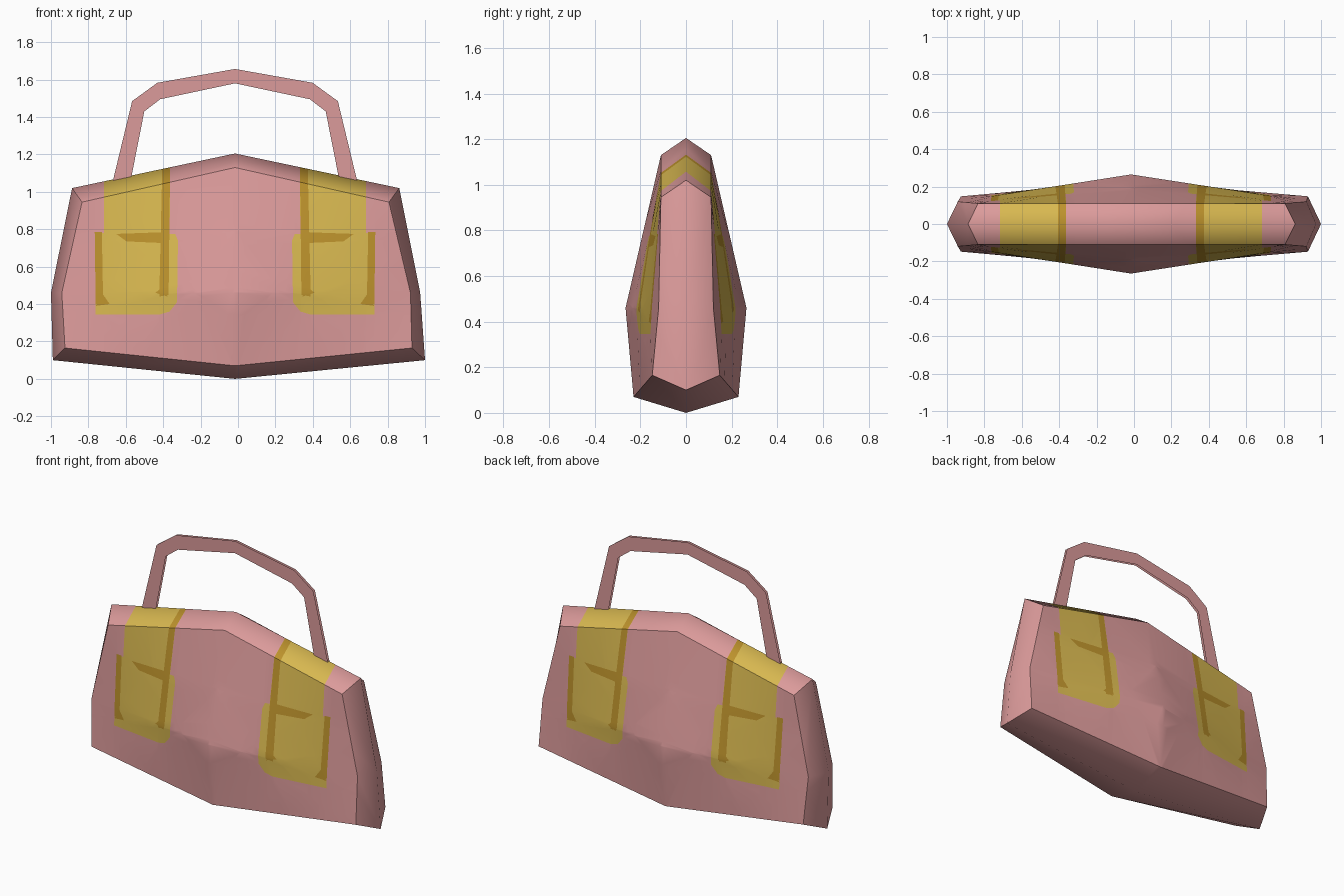
import bpy, bmesh
from mathutils import Vector

if "Cube" in bpy.data.objects:
    bpy.data.objects.remove(bpy.data.objects["Cube"])

CX = -0.016  # x of the bag's middle seam


def material(name, rgb):
    m = bpy.data.materials.new(name)
    m.diffuse_color = (*rgb, 1)
    m.use_nodes = True
    m.node_tree.nodes["Principled BSDF"].inputs["Base Color"].default_value = m.diffuse_color
    return m


pink = material("rose_leather", (0.71, 0.325, 0.325))
yellow = material("yellow_strap", (0.68, 0.475, 0.08))
gold = material("dark_gold_trim", (0.50, 0.285, 0.025))


def make_object(name, bm, mats):
    me = bpy.data.meshes.new(name)
    bm.to_mesh(me)
    bm.free()
    for m in mats:
        me.materials.append(m)
    ob = bpy.data.objects.new(name, me)
    bpy.context.collection.objects.link(ob)
    return ob


def inside(u, z, poly):
    hit = False
    for (u1, z1), (u2, z2) in zip(poly, poly[1:] + poly[:1]):
        if (z1 > z) != (z2 > z) and u < u1 + (z - z1) * (u2 - u1) / (z2 - z1):
            hit = not hit
    return hit


# Bag outlines: middle ridge (x, z) and panel rim (x, depth, z), anticlockwise from bottom
ridge = [(CX, 0), (1, .1), (.974, .46), (.862, 1.02), (CX, 1.205),
         (-.887, 1.02), (-1, .46), (-.99, .1)]
rim = [(CX, .23, .07), (.93, .148, .165), (.922, .12, .46), (.807, .11, .945),
       (CX, .11, 1.13), (-.834, .11, .945), (-.942, .12, .46), (-.925, .148, .165)]
BOTTOM, RIGHT, TOP, LEFT, FRONT, BACK = range(6)
band_group = [BOTTOM, RIGHT, RIGHT, TOP, TOP, LEFT, LEFT, BOTTOM]

# Strap paint outlines in (distance from seam, z), used on both halves
yellow_shapes = [
    [(.35, .74), (.70, .74), (.70, 1.3), (.345, 1.3)],
    [(.745, .345), (.745, .78), (.32, .775), (.305, .74), (.31, .41), (.35, .36), (.40, .345)],
]
gold_shapes = [
    [(.355, .45), (.405, .44), (.385, 1.3), (.345, 1.3)],
    [(.36, .725), (.58, .735), (.635, .775), (.36, .785)],
    [(.705, .41), (.745, .40), (.75, .785), (.712, .785)],
    [(.67, .40), (.745, .39), (.705, .45)],
    [(.36, .44), (.425, .46), (.38, .50)],
]

# Bag body: bulging panels joined by a ridged band
bm = bmesh.new()
mid = [bm.verts.new((x, 0, z)) for x, z in ridge]


def add_face(vs, group):
    f = bm.faces.new(vs)
    f.material_index = group
    f.smooth = True


for s, group in ((-1, FRONT), (1, BACK)):
    r = [bm.verts.new((x, s * d, z)) for x, d, z in rim]
    c = bm.verts.new((CX, s * .265, .46))
    for quad in ((0, 1, 2), (2, 3, 4), (4, 5, 6), (6, 7, 0)):
        add_face([c] + [r[i] for i in quad], group)
    for i in range(8):
        j = (i + 1) % 8
        add_face([r[i], mid[i], mid[j], r[j]], band_group[i])
bmesh.ops.recalc_face_normals(bm, faces=bm.faces)

# Cut the strap outlines into the front, back and top
for side in (-1, 1):
    for poly in yellow_shapes + gold_shapes:
        for (u1, z1), (u2, z2) in zip(poly, poly[1:] + poly[:1]):
            faces = [f for f in bm.faces if f.material_index in (FRONT, BACK, TOP)
                     and (f.calc_center_median().x - CX) * side > 0]
            geom = set(faces)
            for f in faces:
                geom.update(f.edges)
                geom.update(f.verts)
            bmesh.ops.bisect_plane(
                bm, geom=list(geom), dist=1e-5,
                plane_co=(CX + side * u1, 0, z1),
                plane_no=Vector((side * (z2 - z1), 0, u1 - u2)).normalized())

# Hard edges between panels, then colours by strap outline
for e in bm.edges:
    e.smooth = len({f.material_index for f in e.link_faces}) == 1
for f in bm.faces:
    p = f.calc_center_median()
    u = abs(p.x - CX)
    paintable = f.material_index in (FRONT, BACK, TOP)
    f.material_index = 0
    if paintable:
        if any(inside(u, p.z, s) for s in gold_shapes):
            f.material_index = 2
        elif any(inside(u, p.z, s) for s in yellow_shapes):
            f.material_index = 1
make_object("bag_body", bm, [pink, yellow, gold])

# Handle: two thin upright sheets
outer = [(.655, 1.05), (.55, 1.485), (.415, 1.583), (0, 1.657)]
inner = [(.56, 1.05), (.485, 1.43), (.40, 1.495), (0, 1.58)]


def arch(points):
    return [(CX - u, z) for u, z in points] + [(CX + u, z) for u, z in points[-2::-1]]


bm = bmesh.new()
for y in (-.008, .008):
    a = [bm.verts.new((x, y, z)) for x, z in arch(outer)]
    b = [bm.verts.new((x, y, z)) for x, z in arch(inner)]
    for i in range(len(a) - 1):
        quad = [b[i], b[i + 1], a[i + 1], a[i]]
        bm.faces.new(quad if y < 0 else quad[::-1])
make_object("handle", bm, [pink])
